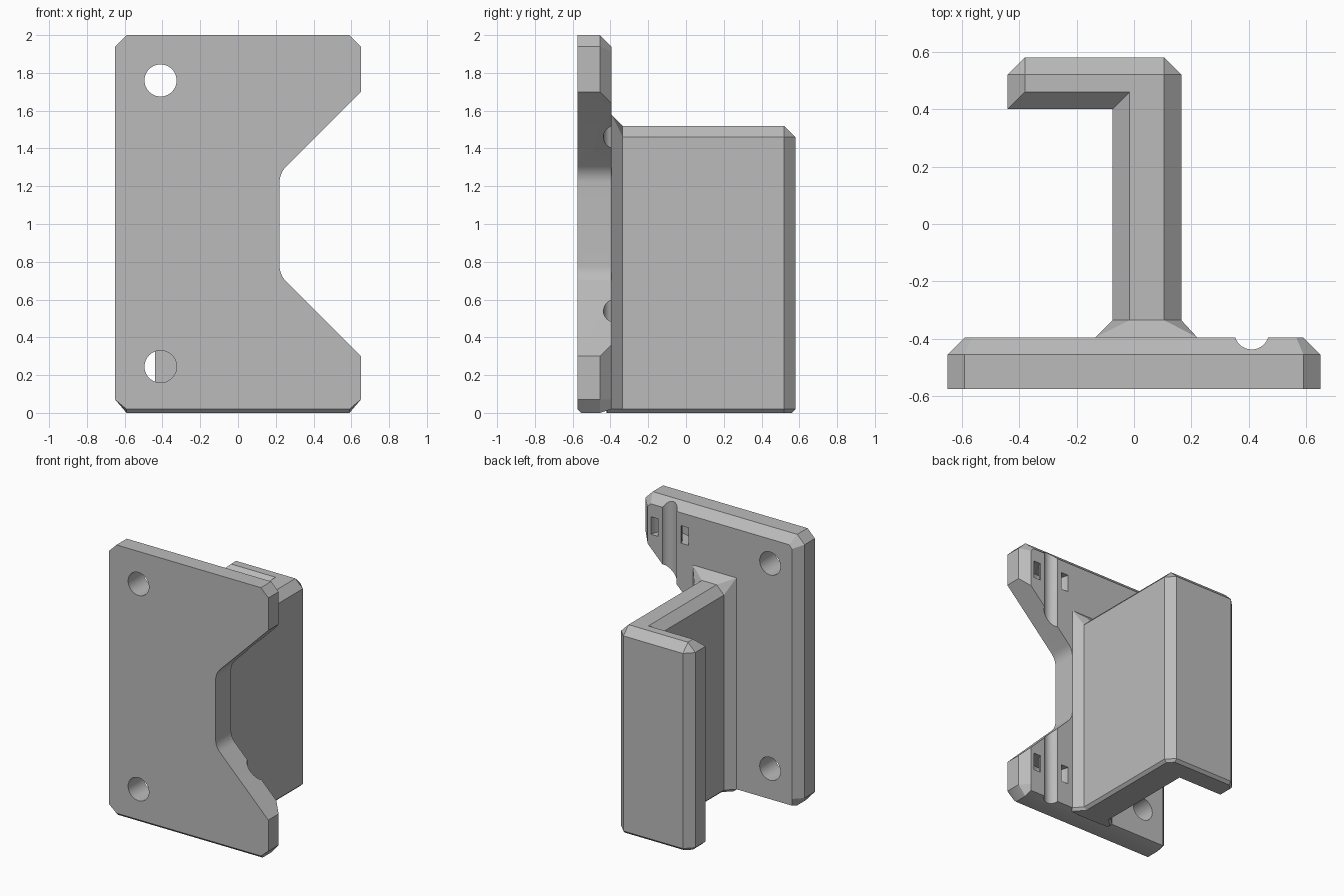
import bpy, bmesh
from math import sin, cos, pi, radians

cube = bpy.data.objects.get("Cube")
if cube:
    bpy.data.objects.remove(cube, do_unlink=True)

grey = bpy.data.materials.new("plain_grey")
grey.use_nodes = True
grey.diffuse_color = (0.5, 0.5, 0.5, 1)
grey.node_tree.nodes["Principled BSDF"].inputs["Base Color"].default_value = (0.5, 0.5, 0.5, 1)


def loft(name, sections, ring=False):
    """Skin matching loops; cap the ends, or join them into a ring."""
    bm = bmesh.new()
    loops = [[bm.verts.new(p) for p in s] for s in sections]
    pairs = list(zip(loops, loops[1:]))
    if ring:
        pairs.append((loops[-1], loops[0]))
    else:
        bm.faces.new(loops[0])
        bm.faces.new(loops[-1])
    for a, b in pairs:
        for i in range(len(a)):
            j = (i + 1) % len(a)
            bm.faces.new((a[i], a[j], b[j], b[i]))
    bmesh.ops.remove_doubles(bm, verts=bm.verts, dist=1e-4)
    bmesh.ops.recalc_face_normals(bm, faces=bm.faces)
    mesh = bpy.data.meshes.new(name)
    bm.to_mesh(mesh)
    bm.free()
    mesh.materials.append(grey)
    obj = bpy.data.objects.new(name, mesh)
    bpy.context.collection.objects.link(obj)
    return obj


def at_y(outline, y):
    return [(x, y, z) for x, z in outline]


def circle(cx, cy, r, n=40):
    return [(cx + r * cos(2 * pi * i / n), cy + r * sin(2 * pi * i / n)) for i in range(n)]


def activate(obj):
    bpy.ops.object.select_all(action='DESELECT')
    obj.select_set(True)
    bpy.context.view_layer.objects.active = obj


def cut(obj, cutter):
    cutter.hide_render = True
    mod = obj.modifiers.new("cut", 'BOOLEAN')
    mod.operation = 'DIFFERENCE'
    mod.solver = 'EXACT'
    mod.object = cutter
    activate(obj)
    bpy.ops.object.modifier_apply(modifier=mod.name)
    bpy.data.objects.remove(cutter, do_unlink=True)


FRONT, BACK = -0.575, -0.395
BEVEL, FOOT = 0.06, 0.02


# Mounting plate: clipped corners, wide bevel behind, small bevel underneath
def plate_outline(foot):
    half = [(0.59, foot), (0.65, 0.07), (0.65, 1.94), (0.59, 2.0)]
    return half + [(-x, z) for x, z in reversed(half)]


back_half = [(0.59, FOOT), (0.59, 0.07), (0.59, 1.915), (0.565, 1.94)]
back_outline = back_half + [(-x, z) for x, z in reversed(back_half)]
plate = loft("mounting_plate", [
    at_y(plate_outline(FOOT), FRONT), at_y(plate_outline(0), FRONT + FOOT),
    at_y(plate_outline(0), BACK - BEVEL), at_y(back_outline, BACK)])

# Tapered side notch with rounded inner corners
upper = [(0.95, 2.0)]
for i in range(9):
    a = radians(135 + 45 * i / 8)
    upper.append((0.34 + 0.12 * cos(a), 1.22 + 0.12 * sin(a)))
notch = upper + [(x, 2 - z) for x, z in reversed(upper)]
cut(plate, loft("notch_cutter", [at_y(notch, -0.8), at_y(notch, -0.2)]))

# Screw holes
for z in (0.245, 1.76):
    hole = circle(-0.41, z, 0.085)
    cut(plate, loft("hole_cutter", [at_y(hole, -0.8), at_y(hole, -0.2)]))

# Cable groove, with curved tie slots passing beneath it
GX, GY = 0.41, -0.377
groove = circle(GX, GY, 0.06)
cut(plate, loft("groove_cutter", [[(x, y, z) for x, y in groove] for z in (-0.2, 2.2)]))
for z in (0.26, 1.78):
    ring = []
    for inner, outer in zip(circle(GX, GY, 0.095, 32), circle(GX, GY, 0.155, 32)):
        ring.append([(*inner, z - 0.065), (*outer, z - 0.065),
                     (*outer, z + 0.065), (*inner, z + 0.065)])
    cut(plate, loft("tie_slot_cutter", ring, ring=True))

# Hook arm: L profile, each point with the direction its top edge moves inwards
profile = [
    (0.165, -0.42, -1, 0), (0.165, 0.52, -1, 0), (0.105, 0.58, 0, -1),
    (-0.38, 0.58, 0, -1), (-0.44, 0.52, 1, 0), (-0.44, 0.40, 1, 1),
    (-0.075, 0.40, 1, 1), (-0.075, -0.42, 1, 0)]


def arm_section(z, inset):
    return [(x + dx * inset, y + dy * inset, z) for x, y, dx, dy in profile]


arm = loft("hook_arm", [arm_section(0, FOOT), arm_section(FOOT, 0),
                        arm_section(1.46, 0), arm_section(1.52, BEVEL)])

# Flared root joining the arm to the plate
tip = [(-0.055, 0), (-0.075, FOOT), (-0.075, 1.46), (-0.015, 1.52),
       (0.105, 1.52), (0.165, 1.46), (0.165, FOOT), (0.145, 0)]
base = [(-0.115, 0), (-0.135, FOOT), (-0.135, 1.58), (-0.135, 1.58),
        (0.22, 1.58), (0.22, 1.58), (0.22, FOOT), (0.2, 0)]
root = loft("arm_root", [at_y(tip, BACK + BEVEL), at_y(base, BACK), at_y(base, BACK - 0.02)])

# Smooth only the curved walls
activate(plate)
bpy.ops.object.shade_smooth_by_angle(angle=radians(20))
